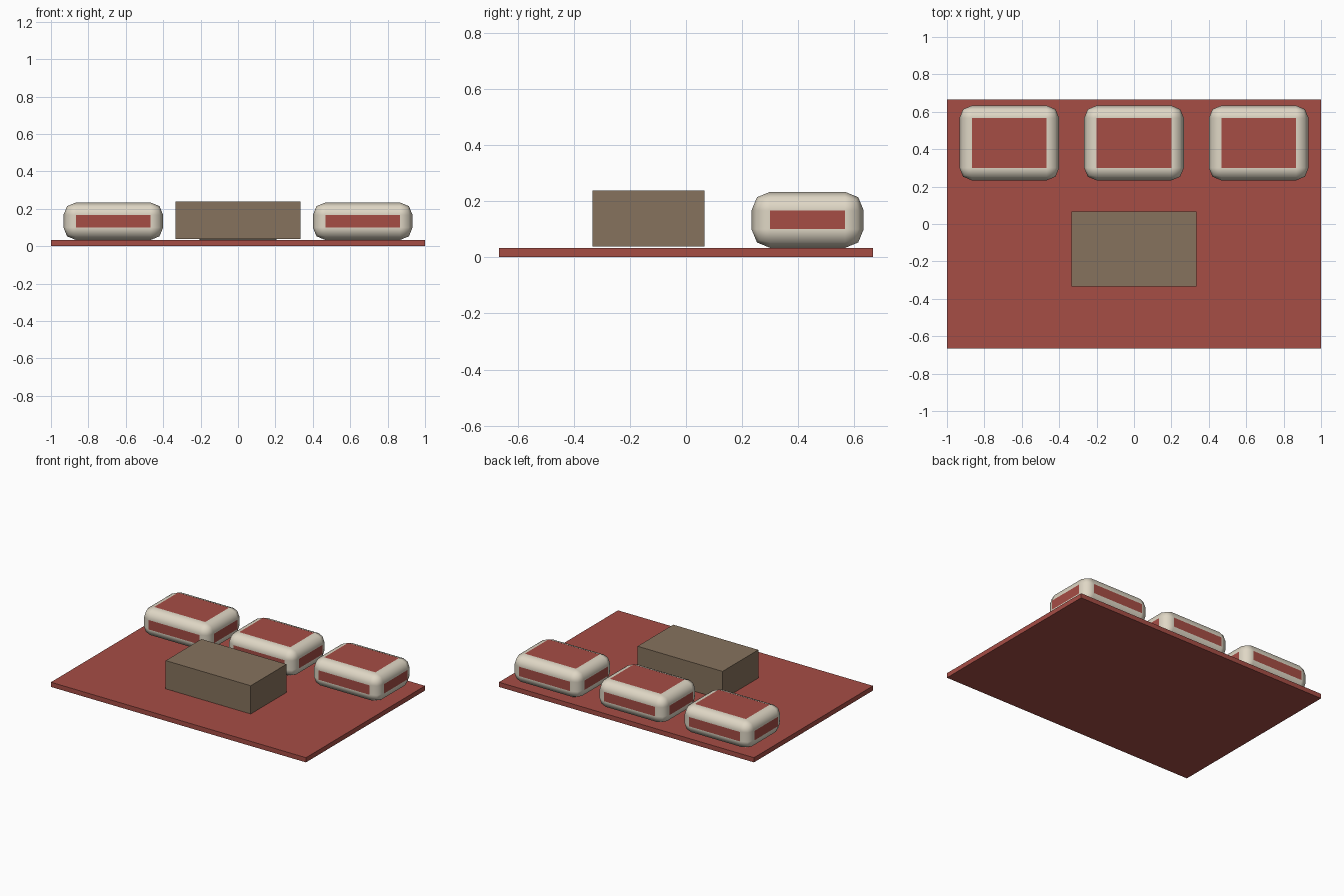
import bpy

if "Cube" in bpy.data.objects:
    bpy.data.objects.remove(bpy.data.objects["Cube"])


def material(name, rgb):
    mat = bpy.data.materials.new(name)
    mat.diffuse_color = (*rgb, 1)
    mat.use_nodes = True
    mat.node_tree.nodes["Principled BSDF"].inputs["Base Color"].default_value = mat.diffuse_color
    return mat


red = material("red_fabric", (0.38, 0.075, 0.06))
cream = material("cream_fabric", (0.74, 0.68, 0.56))
wood = material("brown_wood", (0.24, 0.17, 0.11))


def box(name, size, centre, mat):
    bpy.ops.mesh.primitive_cube_add(size=1, location=centre)
    obj = bpy.context.object
    obj.name = name
    obj.scale = size
    bpy.ops.object.transform_apply(location=False, rotation=False, scale=True)
    obj.data.materials.append(mat)
    return obj


# Rug on the floor
box("rug", (2, 1.3333, 0.0333), (0, 0, 0.0167), red)

# Low table
box("low_table", (0.6667, 0.4, 0.2), (0, -0.1333, 0.1375), wood)

# Row of cushions: red panels with rounded cream edges
for side, x in (("left", -0.6667), ("middle", 0), ("right", 0.6667)):
    cushion = box(f"cushion_{side}", (0.5333, 0.4, 0.2), (x, 0.4333, 0.1333), red)
    cushion.data.materials.append(cream)
    bpy.ops.object.shade_smooth()
    bevel = cushion.modifiers.new("rounded_edges", 'BEVEL')
    bevel.width = 0.0667
    bevel.segments = 2
    bevel.material = 1
    bevel.harden_normals = True
